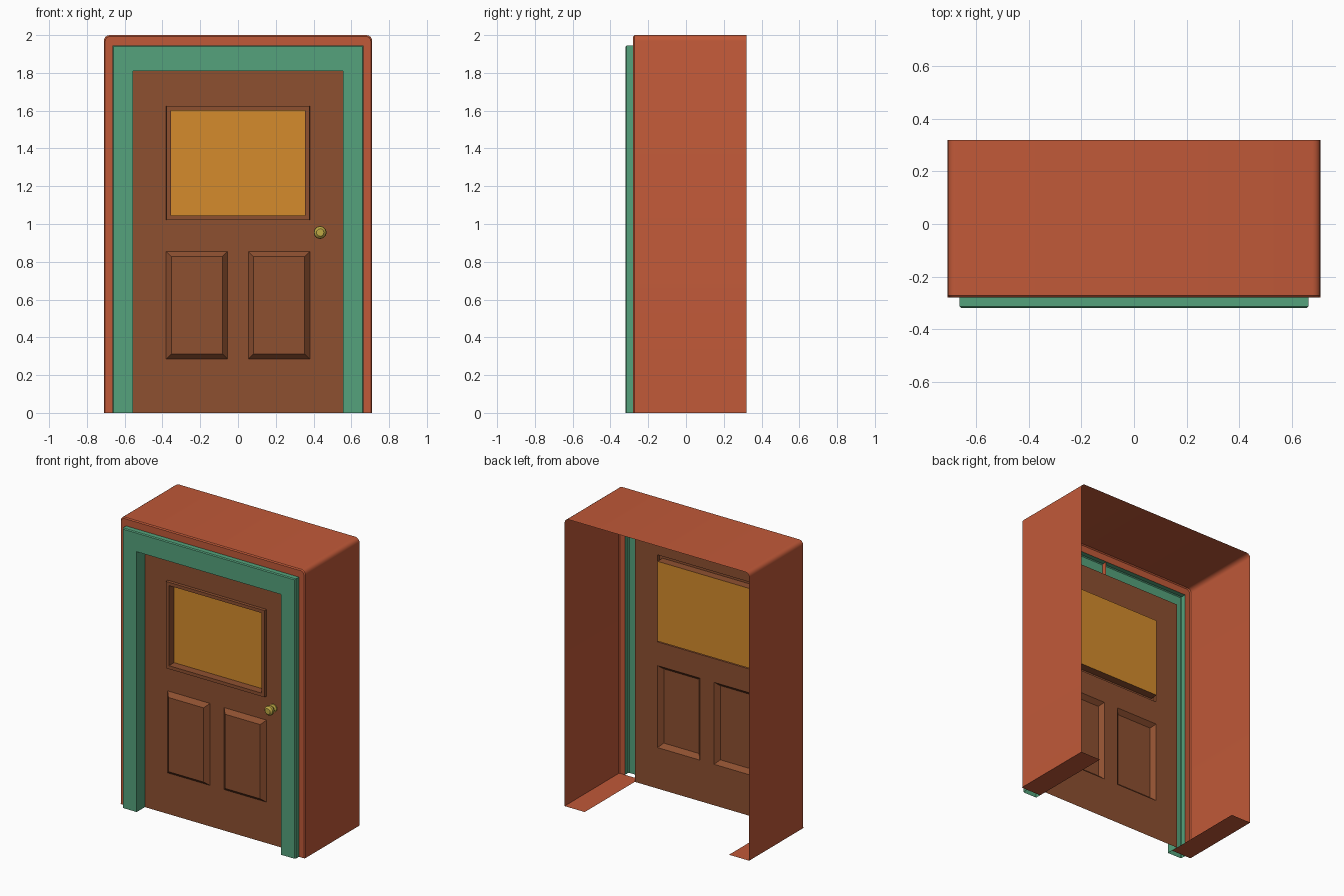
import bpy, bmesh
from math import sin, cos, pi

if "Cube" in bpy.data.objects:
    bpy.data.objects.remove(bpy.data.objects["Cube"])


def material(name, rgb):
    m = bpy.data.materials.new(name)
    m.diffuse_color = (*rgb, 1)
    m.use_nodes = True
    m.node_tree.nodes["Principled BSDF"].inputs["Base Color"].default_value = m.diffuse_color
    return m


RED = material("red_wall", (0.53, 0.10, 0.04))
GREEN = material("green_trim", (0.09, 0.36, 0.20))
BROWN = material("brown_wood", (0.27, 0.08, 0.03))
AMBER = material("amber_glass", (0.66, 0.26, 0.025))
BRASS = material("brass", (0.52, 0.40, 0.06))


def finish(bm, name, *mats):
    bmesh.ops.remove_doubles(bm, verts=bm.verts[:], dist=0.0002)
    me = bpy.data.meshes.new(name)
    bm.to_mesh(me)
    bm.free()
    for m in mats:
        me.materials.append(m)
    ob = bpy.data.objects.new(name, me)
    bpy.context.collection.objects.link(ob)
    bpy.ops.object.select_all(action='DESELECT')
    ob.select_set(True)
    bpy.context.view_layer.objects.active = ob
    bpy.ops.object.shade_smooth_by_angle(angle=0.52)
    return ob


def loft(bm, rows, closed=False):
    """Skin a list of equally long point rows with quads."""
    vs = [[bm.verts.new(p) for p in row] for row in rows]
    n = len(rows[0])
    for a, b in zip(vs, vs[1:]):
        for i in range(n if closed else n - 1):
            j = (i + 1) % n
            bm.faces.new((a[i], b[i], b[j], a[j]))
    return vs


def arch(w, h, y, r=0.0):
    """Doorway outline with optionally rounded top corners."""
    pts = [(-w, y, 0)]
    for cx, start in ((-w + r, pi), (w - r, pi / 2)):
        for k in range(5):
            t = start - k * pi / 8
            pts.append((cx + r * cos(t), y, h - r + r * sin(t)))
    return pts + [(w, y, 0)]


# Outer wall shell, open at the back, with front flange and floor strips
bm = bmesh.new()
loft(bm, [arch(0.71, 2.0, 0.32, 0.03), arch(0.71, 2.0, -0.273, 0.03),
          arch(0.703, 1.993, -0.28, 0.025), arch(0.665, 1.945, -0.28)])
for s in (-1, 1):
    quad = [(0.71, 0.32), (0.71, -0.28), (0.555, -0.28), (0.555, 0.32)]
    bm.faces.new([bm.verts.new((s * x, y, 0)) for x, y in quad[::s]])
# Small centre rib behind the lintel
bm.faces.new([bm.verts.new((0, y, z)) for y, z in
              ((-0.317, 1.815), (-0.28, 1.815), (-0.28, 1.945), (-0.317, 1.94))])
finish(bm, "wall_shell", RED)

# Door casing with hollow back and inner reveal
bm = bmesh.new()
loft(bm, [arch(0.665, 1.945, -0.28), arch(0.665, 1.945, -0.314),
          arch(0.659, 1.939, -0.32), arch(0.555, 1.81, -0.32),
          arch(0.555, 1.81, -0.23)])
finish(bm, "door_casing", GREEN)

# Door leaf: grid sheet with raised panels and a moulded window
bm = bmesh.new()
xs = (-0.555, -0.38, -0.055, 0.055, 0.38, 0.555)
zs = (0, 0.285, 0.855, 1.02, 1.625, 1.81)
grid = loft(bm, [[(x, -0.23, z) for z in zs] for x in xs])
bmesh.ops.remove_doubles(bm, verts=bm.verts[:], dist=0.0001)
bmesh.ops.recalc_face_normals(bm, faces=bm.faces[:])
bm.normal_update()
if next(iter(bm.faces)).normal.y > 0:
    bmesh.ops.reverse_faces(bm, faces=bm.faces[:])


def cells(z0, z1, keep):
    return [f for f in bm.faces
            if z0 < f.calc_center_median().z < z1 and keep(abs(f.calc_center_median().x))]


panels = cells(0.285, 0.855, lambda x: 0.1 < x < 0.38)
window = cells(1.02, 1.625, lambda x: x < 0.38)
bmesh.ops.inset_individual(bm, faces=panels, thickness=0.027, depth=0.03, use_even_offset=True)
for thick, depth in ((0.001, 0.02), (0.023, 0), (0.001, -0.055)):
    bmesh.ops.inset_region(bm, faces=window, thickness=thick, depth=depth,
                           use_even_offset=True, use_boundary=True)
    bm.normal_update()
for f in window:
    f.material_index = 1
finish(bm, "door_leaf", BROWN, AMBER)

# Door knob, lathed around the y axis
bm = bmesh.new()
profile = [(0.027, -0.23), (0.027, -0.237), (0.013, -0.243), (0.013, -0.255),
           (0.027, -0.26), (0.034, -0.272), (0.032, -0.285), (0.02, -0.297)]
rings = loft(bm, [[(0.435 + r * cos(-k * pi / 6), y, 0.955 + r * sin(-k * pi / 6))
                   for k in range(12)] for r, y in profile], closed=True)
bm.faces.new(rings[-1])
bmesh.ops.recalc_face_normals(bm, faces=bm.faces[:])
finish(bm, "door_knob", BRASS)
